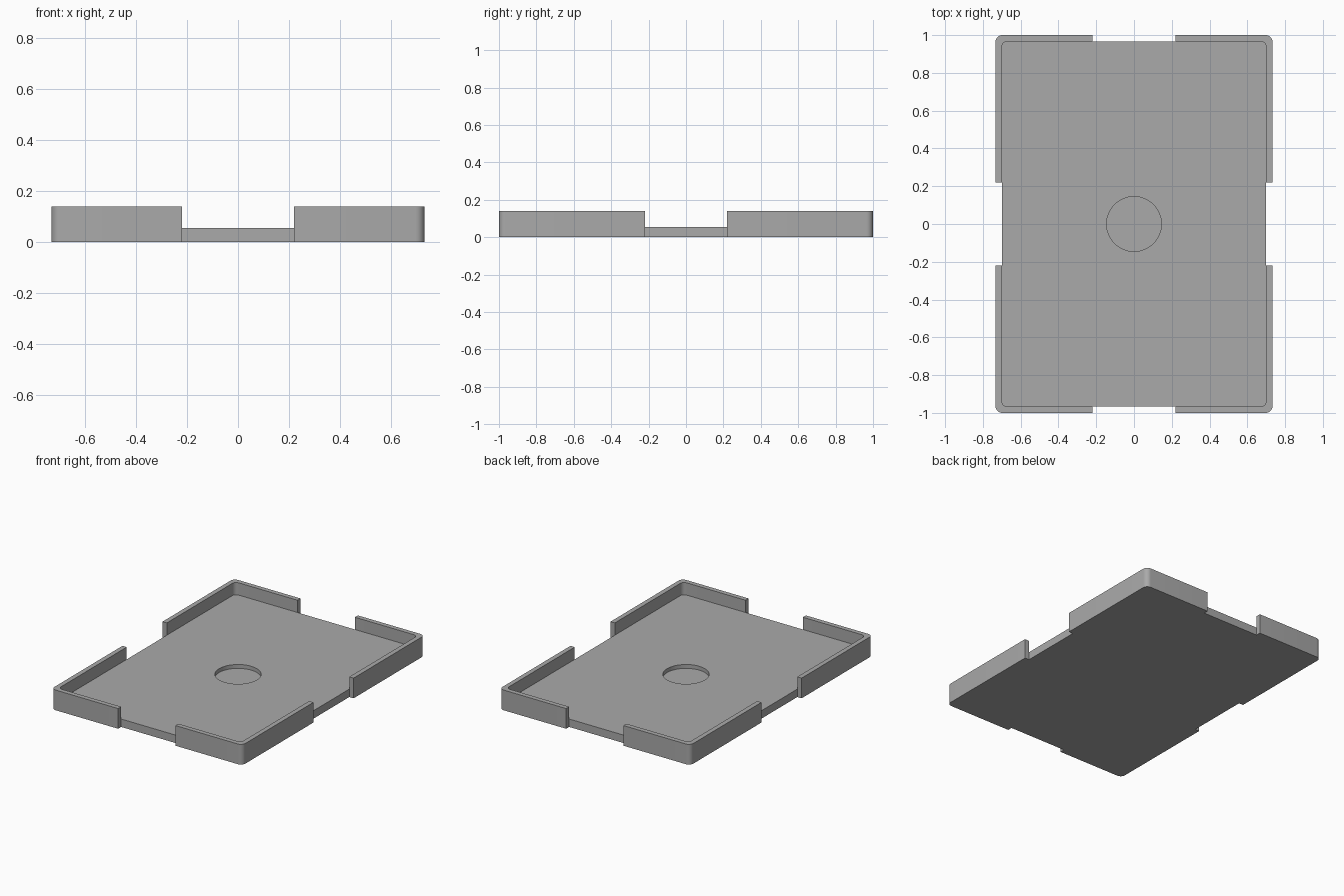
import bpy, bmesh, math

cube = bpy.data.objects.get("Cube")
if cube:
    bpy.data.objects.remove(cube, do_unlink=True)

HALF_X, HALF_Y, HEIGHT = 0.733, 1.0, 0.14
WALL, FLOOR = 0.033, 0.055
NOTCH, RADIUS = 0.22, 0.035
HOLE_RADIUS, HOLE_FLOOR = 0.145, 0.028

grey = bpy.data.materials.new("plain grey")
grey.use_nodes = True
colour = (0.4, 0.4, 0.4, 1)
grey.diffuse_color = colour
grey.node_tree.nodes["Principled BSDF"].inputs["Base Color"].default_value = colour


def rounded_rect(hx, hy, r, steps=8):
    """Outline with a quarter arc at each corner."""
    points = []
    for i, (sx, sy) in enumerate([(1, 1), (-1, 1), (-1, -1), (1, -1)]):
        for k in range(steps + 1):
            a = math.pi / 2 * (i + k / steps)
            points.append((sx * (hx - r) + r * math.cos(a),
                           sy * (hy - r) + r * math.sin(a)))
    return points


def prism(name, outline, z0, z1):
    bm = bmesh.new()
    face = bm.faces.new([bm.verts.new((x, y, z0)) for x, y in outline])
    top = bmesh.ops.extrude_face_region(bm, geom=[face])["geom"]
    verts = [v for v in top if isinstance(v, bmesh.types.BMVert)]
    bmesh.ops.translate(bm, verts=verts, vec=(0, 0, z1 - z0))
    bmesh.ops.recalc_face_normals(bm, faces=bm.faces)
    mesh = bpy.data.meshes.new(name)
    bm.to_mesh(mesh)
    bm.free()
    mesh.materials.append(grey)
    obj = bpy.data.objects.new(name, mesh)
    bpy.context.collection.objects.link(obj)
    return obj


def box(name, x0, x1, y0, y1):
    return prism(name, [(x0, y0), (x1, y0), (x1, y1), (x0, y1)], -0.1, 0.3)


# Solid tray blank
tray = prism("tray", rounded_rect(HALF_X, HALF_Y, RADIUS), 0, HEIGHT)

# Pocket inside the walls, and the shallow round recess in the floor
ix, iy = HALF_X - WALL, HALF_Y - WALL
circle = [(HOLE_RADIUS * math.cos(math.tau * i / 64),
           HOLE_RADIUS * math.sin(math.tau * i / 64)) for i in range(64)]
cutters = [prism("pocket_cutter", rounded_rect(ix, iy, 0.03), FLOOR, 0.3),
           prism("recess_cutter", circle, HOLE_FLOOR, 0.2)]

# Notches through the middle of all four walls
for side, s in (("left", 1), ("right", -1)):
    x0, x1 = sorted((s * ix, s * 0.9))
    cutters.append(box(side + "_notch_cutter", x0, x1, -NOTCH, NOTCH))
for side, s in (("back", 1), ("front", -1)):
    y0, y1 = sorted((s * iy, s * 1.2))
    cutters.append(box(side + "_notch_cutter", -NOTCH, NOTCH, y0, y1))

bpy.ops.object.select_all(action="DESELECT")
bpy.context.view_layer.objects.active = tray
tray.select_set(True)
for cutter in cutters:
    mod = tray.modifiers.new(cutter.name, "BOOLEAN")
    mod.operation, mod.solver, mod.object = "DIFFERENCE", "EXACT", cutter
    bpy.ops.object.modifier_apply(modifier=mod.name)
    bpy.data.objects.remove(cutter, do_unlink=True)

bpy.ops.object.shade_smooth_by_angle(angle=math.radians(30))
